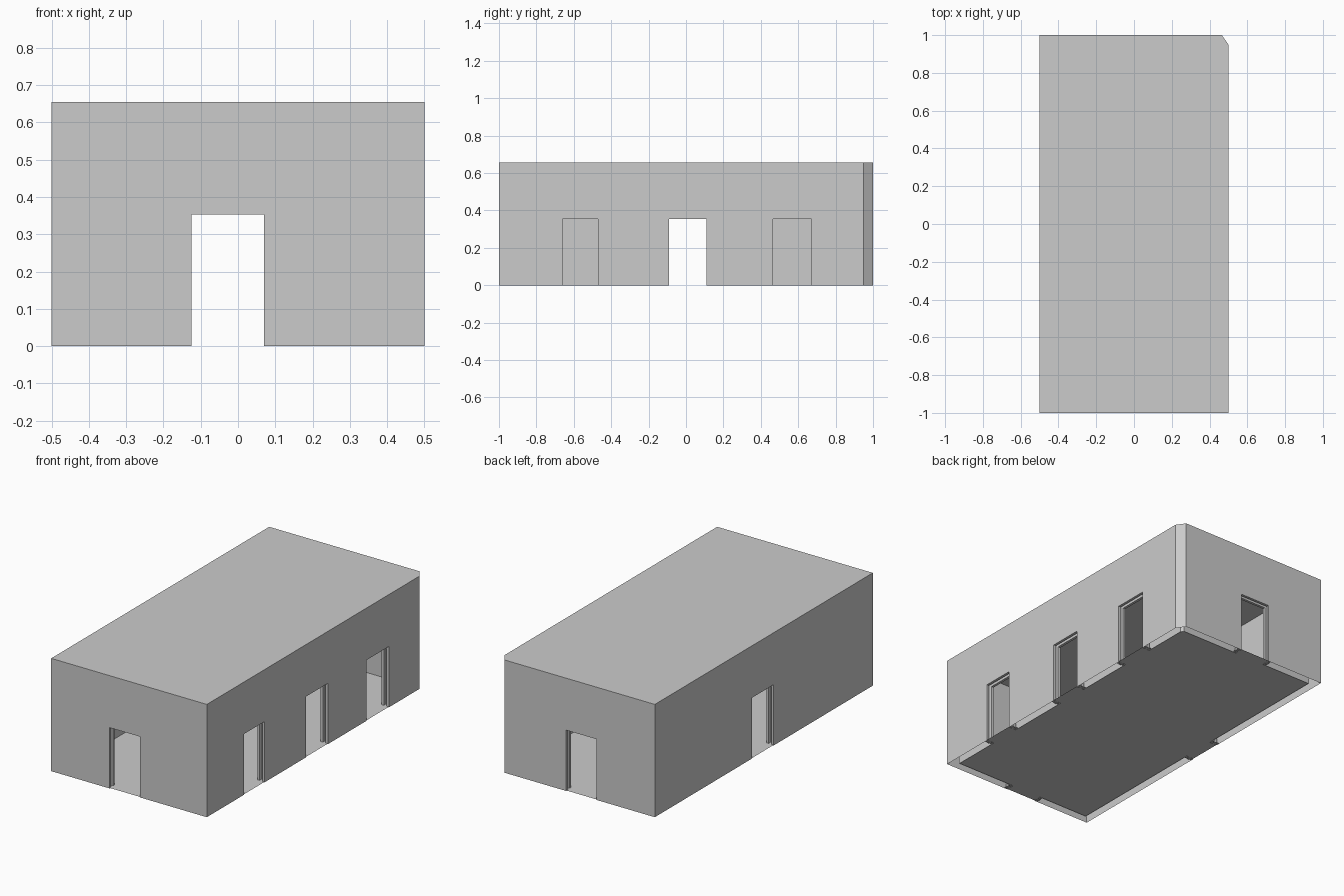
import bpy
from mathutils import Vector

if "Cube" in bpy.data.objects:
    bpy.data.objects.remove(bpy.data.objects["Cube"])

H, CEIL, DOOR_H, FLOOR = 0.655, 0.62, 0.353, 0.003
T = 0.047  # wall thickness

# Plan outlines, counter-clockwise, with one chamfered corner
outer = [(-.5, -1), (.5, -1), (.5, .95), (.465, 1), (-.5, 1)]
inner = [(-.5 + T, -1 + T), (.5 - T, -1 + T), (.5 - T, .935), (.44, 1 - T), (-.5 + T, 1 - T)]

# Door spans per wall, in world coordinates along that wall
doors = [
    [(-.125, .07)],                              # front
    [(-.66, -.47), (-.09, .11), (.465, .67)],    # right
    [],                                          # chamfer
    [(-.125, .07)],                              # back
    [(-.09, .11)],                               # left
]


def make(name, verts, faces):
    me = bpy.data.meshes.new(name)
    me.from_pydata([tuple(v) for v in verts], [], faces)
    me.update()
    ob = bpy.data.objects.new(name, me)
    bpy.context.collection.objects.link(ob)
    return ob


def wall_axis(i):
    """Along-wall direction and outward normal of wall i."""
    a, b = Vector(outer[i]), Vector(outer[(i + 1) % 5])
    u = (b - a).normalized()
    return u, Vector((u.y, -u.x))


def at(i, plan, s):
    """Plan point on wall i at world coordinate s along it."""
    a = plan[i]
    return (s, a[1]) if i in (0, 3) else (a[0], s)


def walls(name, plan, z0, z1, flip):
    """Sheet walls with door notches rising from the floor."""
    verts, faces = [], []
    for i, spans in enumerate(doors):
        a, b = plan[i], plan[(i + 1) % 5]
        forward = i in (0, 1)
        pts = [(*a, z0)]
        for lo, hi in (spans if forward else spans[::-1]):
            s, e = (lo, hi) if forward else (hi, lo)
            p, q = at(i, plan, s), at(i, plan, e)
            pts += [(*p, z0), (*p, DOOR_H), (*q, DOOR_H), (*q, z0)]
        pts += [(*b, z0), (*b, z1), (*a, z1)]
        if flip:
            pts.reverse()
        faces.append(list(range(len(verts), len(verts) + len(pts))))
        verts += pts
    make(name, verts, faces)


def slab(name, plan, z, up):
    make(name, [(*p, z) for p in (plan if up else plan[::-1])], [list(range(len(plan)))])


walls("outer_walls", outer, 0, H, False)
walls("inner_walls", inner, 0, CEIL, True)
slab("roof", outer, H, True)
slab("ceiling", inner, CEIL, False)
slab("floor", inner, FLOOR, True)

# Door frames: grooved jamb profile (depth, recess) swept round each opening
R = 0.02
profile = [(0, 0), (.015, 0), (.015, R), (.032, R), (.032, 0), (T, 0)]
for i, spans in enumerate(doors):
    for k, (lo, hi) in enumerate(spans):
        u, n = wall_axis(i)
        mid = Vector(at(i, outer, (lo + hi) / 2))
        w = (hi - lo) / 2
        verts = []
        for t, r in profile:
            for s, z in ((-w - r, 0), (-w - r, DOOR_H + r), (w + r, DOOR_H + r), (w + r, 0)):
                p = mid + u * s - n * t
                verts.append((p.x, p.y, z))
        faces = [(4 * j + c, 4 * j + 4 + c, 4 * j + 5 + c, 4 * j + 1 + c)
                 for j in range(len(profile) - 1) for c in range(3)]
        make(f"door_frame_{i}_{k}", verts, faces)

        # Threshold carrying the floor out to the outer face
        corners = [mid + u * s - n * t for s, t in
                   ((-w - R, 0), (w + R, 0), (w + R, T), (-w - R, T))]
        make(f"threshold_{i}_{k}", [(p.x, p.y, FLOOR) for p in corners], [(0, 1, 2, 3)])
